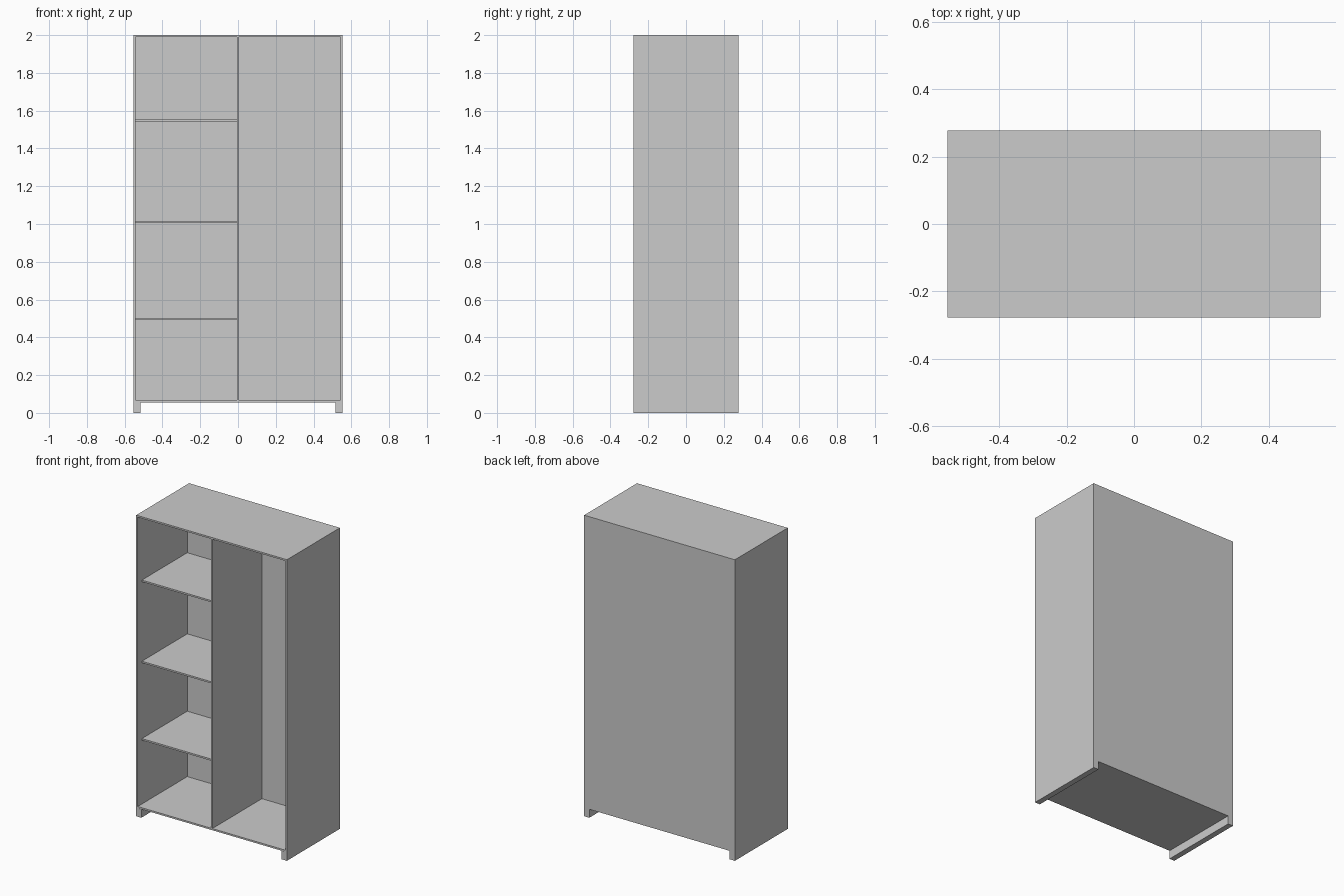
import bpy

# Remove the default cube
cube = bpy.data.objects.get("Cube")
if cube:
    bpy.data.objects.remove(cube, do_unlink=True)

GREY = (0.6, 0.6, 0.6, 1)
mat = bpy.data.materials.new("plain grey")
mat.use_nodes = True
mat.diffuse_color = GREY
mat.node_tree.nodes["Principled BSDF"].inputs["Base Color"].default_value = GREY


def panel(name, x, y, z):
    """Box spanning the given (low, high) ranges."""
    spans = (x, y, z)
    bpy.ops.mesh.primitive_cube_add(size=1, location=[(a + b) / 2 for a, b in spans])
    ob = bpy.context.object
    ob.name = name
    ob.scale = [b - a for a, b in spans]
    bpy.ops.object.transform_apply(location=False, rotation=False, scale=True)
    ob.data.materials.append(mat)
    return ob


W, D, H = 0.554, 0.278, 2.0      # half width, half depth, height
T = 0.011                        # board thickness
FLOOR = 0.056                    # underside of the cabinet
FRONT = -D + 0.001               # boards sit a hair behind the sides
BACK = 0.243                     # inner face of the back
INNER = W - T

# Sides and the runners they stand on
for side, s in (("left", 1), ("right", -1)):
    panel(side + "_side", sorted((s * INNER, s * W)), (-D, D), (FLOOR, H))
    panel(side + "_runner", sorted((s * (W - 0.038), s * W)), (-D, D), (0, FLOOR))

# Carcass
panel("top_board", (-INNER, INNER), (FRONT, D), (H - T, H))
panel("bottom_board", (-INNER, INNER), (FRONT, D), (FLOOR, FLOOR + T))
panel("back_board", (-INNER, INNER), (BACK, D), (FLOOR + T, H - T))
panel("divider", (-T / 2, T / 2), (FRONT, BACK), (FLOOR + T, H - T))

# Set-back shelves in the right-hand compartment
for i, z in enumerate((0.496, 1.01, 1.549)):
    panel(f"shelf_{i + 1}", (-INNER, -T / 2), (-D + 0.045, BACK), (z - T / 2, z + T / 2))
